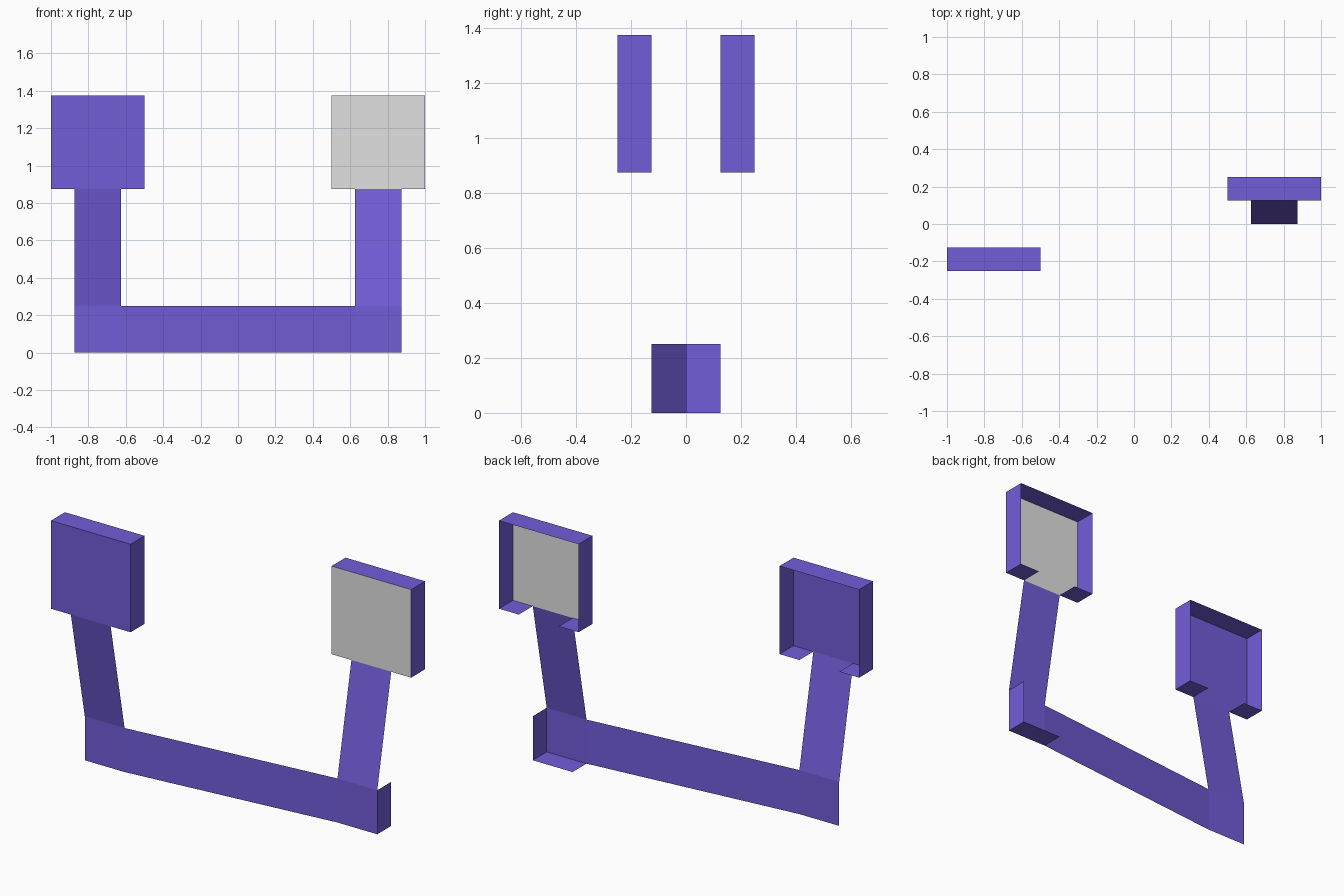
import bpy
import bmesh
from mathutils import Vector

if "Cube" in bpy.data.objects:
    bpy.data.objects.remove(bpy.data.objects["Cube"])


def make_material(name, rgb):
    mat = bpy.data.materials.new(name)
    mat.use_nodes = True
    mat.diffuse_color = (*rgb, 1)
    mat.node_tree.nodes["Principled BSDF"].inputs["Base Color"].default_value = (*rgb, 1)
    return mat


purple = make_material("purple", (0.171, 0.109, 0.694))
grey = make_material("light grey", (0.753, 0.753, 0.753))

U = 0.125  # modelling unit: depth of every tray


def sheet(name, mat, quads):
    """Open thin-sheet object from quads whose corners are in units."""
    bm = bmesh.new()
    for quad in quads:
        bm.faces.new([bm.verts.new(Vector(p) * U) for p in quad])
    bmesh.ops.remove_doubles(bm, verts=bm.verts, dist=0.0001)
    mesh = bpy.data.meshes.new(name)
    bm.to_mesh(mesh)
    bm.free()
    mesh.materials.append(mat)
    obj = bpy.data.objects.new(name, mesh)
    bpy.context.collection.objects.link(obj)


def upright(x0, y0, x1, y1, z0, z1):
    """Vertical quad along a ground line, facing right of travel."""
    return [(x0, y0, z0), (x1, y1, z0), (x1, y1, z1), (x0, y0, z1)]


def level(x0, x1, y0, y1, z, up):
    quad = [(x0, y0, z), (x1, y0, z), (x1, y1, z), (x0, y1, z)]
    return quad if up else quad[::-1]


def tray_and_arm(side, cx, y, foot_y, mat):
    low, high, back = 7, 11, y + 1
    l, r = cx - 2, cx + 2
    # Front plate of the open-backed tray
    sheet(side + "_tray_front", mat, [upright(l, y, r, y, low, high)])
    # Tray rim, with the bottom notched above the arm
    sheet(side + "_tray_rim", purple, [
        upright(r, y, r, back, low, high),
        upright(l, back, l, y, low, high),
        level(l, r, y, back, high, True),
        level(l, l + 1, y, back, low, False),
        level(r - 1, r, y, back, low, False)])
    # Leaning arm and the flat corner beneath it
    a, b = cx - 1, cx + 1
    sheet(side + "_arm", purple, [
        [(a, foot_y, 2), (b, foot_y, 2), (b, y, low), (a, y, low)]])
    sheet(side + "_corner_front", purple, [upright(a, foot_y, b, foot_y, 0, 2)])


tray_and_arm("right", -6, -2, -1, purple)
tray_and_arm("left", 6, 1, 0, grey)

# Slanted strip joining the corners
sheet("cross_strip", purple, [upright(-5, -1, 5, 0, 0, 2)])

# Side wall and floor of the left corner
sheet("left_corner_return", purple, [
    upright(7, 0, 7, 1, 0, 2),
    level(5, 7, 0, 1, 0, False)])
